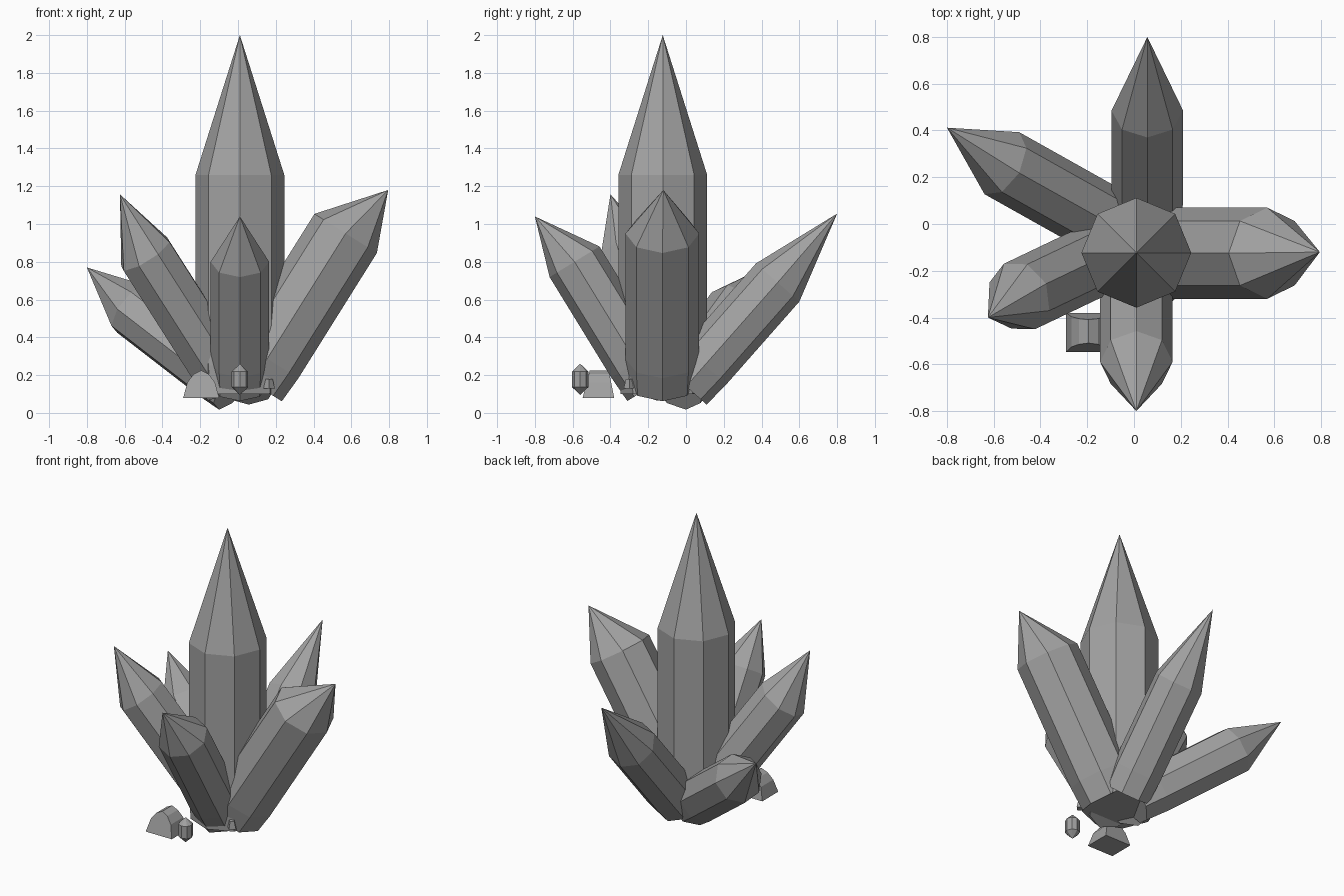
import bpy, bmesh, math
from mathutils import Vector

cube = bpy.data.objects.get("Cube")
if cube:
    bpy.data.objects.remove(cube, do_unlink=True)

# Single stone colour
GREY = (0.36, 0.36, 0.36, 1)
stone = bpy.data.materials.new("crystal grey")
stone.use_nodes = True
stone.diffuse_color = GREY
stone.node_tree.nodes["Principled BSDF"].inputs["Base Color"].default_value = GREY


def finish(name, bm):
    bmesh.ops.recalc_face_normals(bm, faces=bm.faces)
    mesh = bpy.data.meshes.new(name)
    bm.to_mesh(mesh)
    bm.free()
    mesh.materials.append(stone)
    obj = bpy.data.objects.new(name, mesh)
    bpy.context.collection.objects.link(obj)
    return obj


def ring(bm, centre, u, v, radius, sides=8):
    angles = [math.tau * i / sides for i in range(sides)]
    return [bm.verts.new(centre + radius * (u * math.cos(a) + v * math.sin(a))) for a in angles]


def bridge(bm, low, high):
    n = len(low)
    for i in range(n):
        bm.faces.new((low[i], low[(i + 1) % n], high[(i + 1) % n], high[i]))


def cone_to(bm, loop, point):
    apex = bm.verts.new(point)
    for i in range(len(loop)):
        bm.faces.new((loop[i], loop[(i + 1) % len(loop)], apex))


def crystal(name, base, shoulder, tip, radius):
    """Eight-sided shaft square to its axis, closed by a freely placed point."""
    base, shoulder, tip = Vector(base), Vector(shoulder), Vector(tip)
    axis = (shoulder - base).normalized()
    side = axis.cross(Vector((0, 0, 1)))
    side = side.normalized() if side.length > 0.01 else Vector((1, 0, 0))
    up = side.cross(axis)
    bm = bmesh.new()
    foot = ring(bm, base, side, up, radius * 0.95)
    ankle = ring(bm, base + axis * 0.15, side, up, radius)
    top = ring(bm, shoulder, side, up, radius)
    bm.faces.new(foot)
    bridge(bm, foot, ankle)
    bridge(bm, ankle, top)
    cone_to(bm, top, tip)
    return finish(name, bm)


# Main upright crystal and the five leaning around it
crystal("centre_crystal", (0.01, -0.123, 0.1), (0.01, -0.123, 1.26), (0.01, -0.123, 2.0), 0.235)
crystal("left_crystal", (0.075, -0.125, 0.16), (0.57, -0.125, 0.95), (0.795, -0.12, 1.18), 0.195)
crystal("front_crystal", (0.01, -0.185, 0.14), (0.01, -0.59, 0.80), (0.01, -0.80, 1.04), 0.155)
crystal("back_crystal", (0.057, 0.0, 0.14), (0.057, 0.485, 0.69), (0.057, 0.80, 1.055), 0.153)
crystal("back_right_crystal", (-0.03, -0.04, 0.137), (-0.565, 0.26, 0.55), (-0.8, 0.412, 0.77), 0.152)
crystal("front_right_crystal", (-0.05, -0.10, 0.15), (-0.49, -0.31, 0.84), (-0.625, -0.40, 1.157), 0.155)

# Small double-ended crystal
X, Y = Vector((1, 0, 0)), Vector((0, 1, 0))
bm = bmesh.new()
low = ring(bm, Vector((0.01, -0.56, 0.137)), X, Y, 0.044)
high = ring(bm, Vector((0.01, -0.56, 0.218)), X, Y, 0.044)
bridge(bm, low, high)
cone_to(bm, low, (0.01, -0.56, 0.095))
cone_to(bm, high, (0.01, -0.56, 0.26))
finish("small_crystal", bm)

# Rounded rock: half-octagon arch whose ends lean inward with height
bm = bmesh.new()
arch = [(-0.29, 0.08), (-0.268, 0.162), (-0.235, 0.205), (-0.195, 0.225),
        (-0.155, 0.205), (-0.122, 0.162), (-0.10, 0.08)]
front, back = [], []
for x, z in arch:
    lean = (z - 0.08) * 0.2
    front.append(bm.verts.new((x, -0.547 + lean * 1.3, z)))
    back.append(bm.verts.new((x, -0.38 - lean, z)))
bm.faces.new(front)
bm.faces.new(back)
bridge(bm, front, back)
finish("loose_rock", bm)

# Tiny chip wedged between the front and left crystals
bm = bmesh.new()
low = ring(bm, Vector((0.165, -0.30, 0.13)), X, Y, 0.03, 4)
high = ring(bm, Vector((0.165, -0.30, 0.18)), X, Y, 0.018, 4)
bm.faces.new(low)
bm.faces.new(high)
bridge(bm, low, high)
finish("small_chip", bm)
